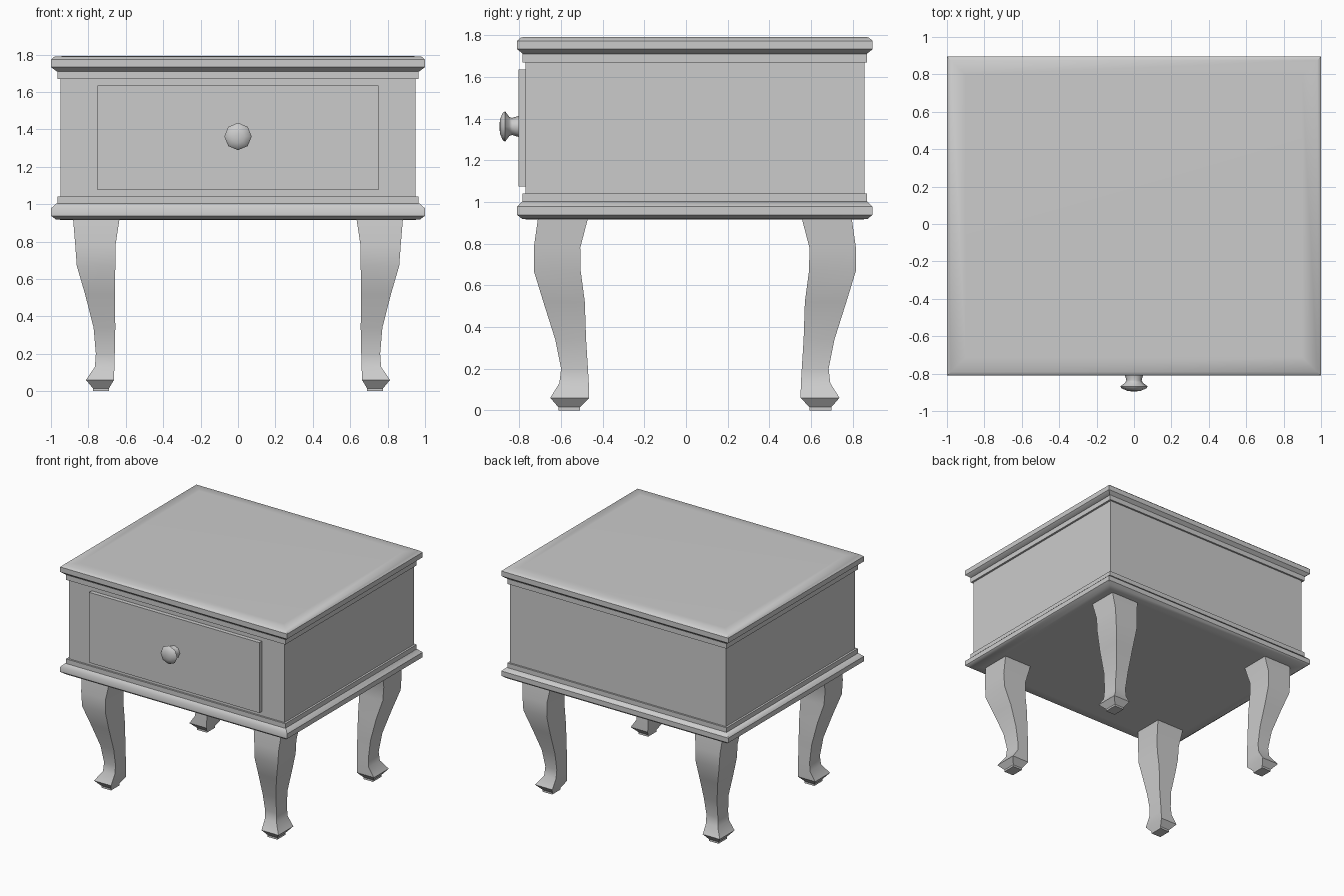
import bpy, bmesh, math

if "Cube" in bpy.data.objects:
    bpy.data.objects.remove(bpy.data.objects["Cube"])

CY = 0.0425  # cabinet centre in y (the knob sticks out in front)


def finish(name, bm, angle):
    bmesh.ops.recalc_face_normals(bm, faces=bm.faces)
    me = bpy.data.meshes.new(name)
    bm.to_mesh(me)
    bm.free()
    ob = bpy.data.objects.new(name, me)
    bpy.context.collection.objects.link(ob)
    bpy.ops.object.select_all(action='DESELECT')
    ob.select_set(True)
    bpy.context.view_layer.objects.active = ob
    bpy.ops.object.shade_smooth_by_angle(angle=math.radians(angle))
    return ob


def loft(name, rings, angle=45):
    """Skin a list of point rings and cap both ends."""
    bm = bmesh.new()
    loops = [[bm.verts.new(p) for p in ring] for ring in rings]
    n = len(loops[0])
    for a, b in zip(loops, loops[1:]):
        for i in range(n):
            j = (i + 1) % n
            bm.faces.new((a[i], a[j], b[j], b[i]))
    bm.faces.new(loops[0])
    bm.faces.new(loops[-1])
    return finish(name, bm, angle)


def rect(x0, x1, y0, y1, z):
    return [(x0, y0, z), (x1, y0, z), (x1, y1, z), (x0, y1, z)]


def slab(name, profile):
    """Rectangular moulding from (half x, half y, z) rows."""
    loft(name, [rect(-hx, hx, CY - hy, CY + hy, z) for hx, hy, z in profile])


# Cabinet with its top and base mouldings
slab("cabinet_body", [(0.95, 0.813, 1.0), (0.95, 0.813, 1.70)])
slab("table_top", [(0.966, 0.827, 1.67), (0.966, 0.827, 1.71), (0.97, 0.825, 1.71),
                   (1.0, 0.853, 1.733), (1.0, 0.853, 1.773), (0.98, 0.833, 1.79),
                   (0.90, 0.755, 1.792)])
slab("base_moulding", [(0.90, 0.755, 0.916), (0.972, 0.827, 0.917), (1.0, 0.853, 0.938),
                       (1.0, 0.853, 0.977), (0.972, 0.827, 1.003), (0.966, 0.827, 1.003),
                       (0.966, 0.827, 1.04)])

# Drawer front
loft("drawer_front", [rect(-0.75, 0.75, -0.803, -0.75, z) for z in (1.075, 1.635)])

# Eight-sided knob turned around the y axis
knob = [(0.052, -0.79), (0.050, -0.805), (0.041, -0.835), (0.046, -0.848),
        (0.073, -0.868), (0.066, -0.879), (0.036, -0.892), (0.012, -0.895)]
loft("drawer_knob", [[(r * math.cos(i * math.pi / 4), y, 1.362 + r * math.sin(i * math.pi / 4))
                      for i in range(8)] for r, y in knob], 60)

# Curved legs: z, outer x, inner x, outer y, inner y (y measured from CY)
leg = [(0.00, 0.775, 0.690, 0.655, 0.550),
       (0.015, 0.775, 0.690, 0.655, 0.550),
       (0.06, 0.813, 0.663, 0.694, 0.507),
       (0.13, 0.765, 0.661, 0.650, 0.509),
       (0.20, 0.760, 0.659, 0.642, 0.513),
       (0.34, 0.772, 0.656, 0.670, 0.522),
       (0.52, 0.818, 0.658, 0.727, 0.528),
       (0.67, 0.862, 0.656, 0.773, 0.548),
       (0.78, 0.870, 0.655, 0.773, 0.550),
       (0.925, 0.882, 0.633, 0.752, 0.512)]
for side, sx in (("left", -1), ("right", 1)):
    for end, sy in (("front", -1), ("back", 1)):
        loft(f"{end}_{side}_leg", [rect(sx * xi, sx * xo, CY + sy * yi, CY + sy * yo, z)
                                   for z, xo, xi, yo, yi in leg], 35)
